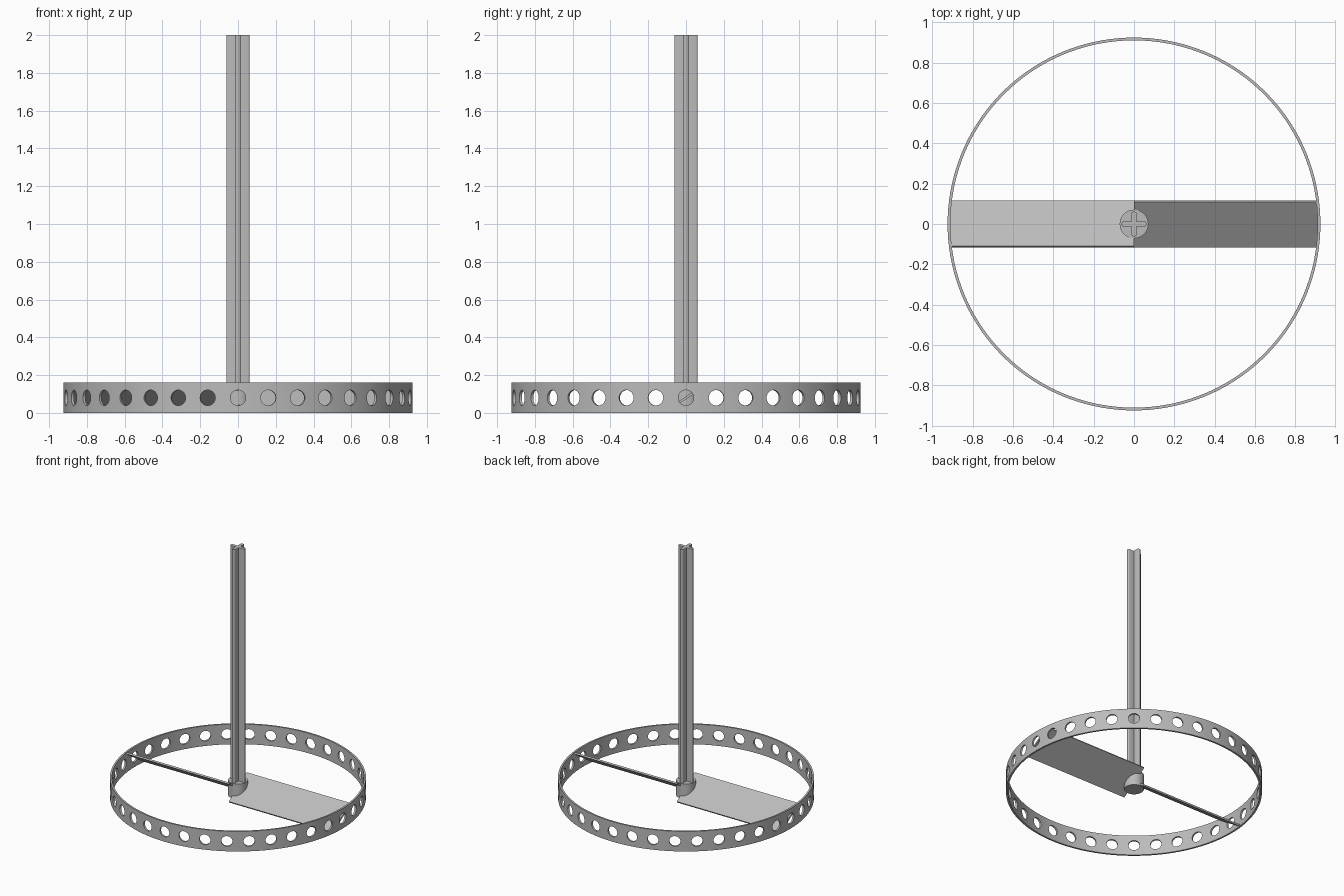
import bpy, bmesh
from math import cos, sin, pi, atan2, hypot
from mathutils import Matrix, Vector

cube = bpy.data.objects.get("Cube")
if cube:
    bpy.data.objects.remove(cube)

RADIUS, WALL, HEIGHT = 0.925, 0.014, 0.16
MID = HEIGHT / 2

metal = bpy.data.materials.new("grey_metal")
metal.use_nodes = True
metal.diffuse_color = (0.5, 0.5, 0.5, 1)
metal.node_tree.nodes["Principled BSDF"].inputs["Base Color"].default_value = metal.diffuse_color


def add_object(name, bm):
    bmesh.ops.recalc_face_normals(bm, faces=bm.faces)
    mesh = bpy.data.meshes.new(name)
    bm.to_mesh(mesh)
    bm.free()
    mesh.materials.append(metal)
    obj = bpy.data.objects.new(name, mesh)
    bpy.context.collection.objects.link(obj)
    return obj


def smooth(obj):
    bpy.ops.object.select_all(action="DESELECT")
    obj.select_set(True)
    bpy.context.view_layer.objects.active = obj
    bpy.ops.object.shade_smooth_by_angle(angle=pi / 6)


def extrude_profile(bm, points, z0, z1):
    face = bm.faces.new([bm.verts.new((x, y, z0)) for x, y in points])
    top = bmesh.ops.extrude_face_region(bm, geom=[face])["geom"]
    bmesh.ops.translate(bm, vec=(0, 0, z1 - z0),
                        verts=[v for v in top if isinstance(v, bmesh.types.BMVert)])


# Outer ring: a rectangular section spun around the axis
bm = bmesh.new()
inner = RADIUS - WALL
section = [bm.verts.new((r, 0, z)) for r, z in
           ((inner, 0), (RADIUS, 0), (RADIUS, HEIGHT), (inner, HEIGHT))]
edges = [bm.edges.new((section[i], section[(i + 1) % 4])) for i in range(4)]
bmesh.ops.spin(bm, geom=section + edges, axis=(0, 0, 1), cent=(0, 0, 0),
               angle=2 * pi, steps=144, use_merge=True)
bmesh.ops.remove_doubles(bm, verts=bm.verts, dist=1e-5)
ring = add_object("perforated_ring", bm)

# Radial hole cutters
bm = bmesh.new()
for i in range(36):
    turn = Matrix.Rotation(2 * pi * i / 36, 4, "Z")
    place = Matrix.Translation((RADIUS, 0, MID)) @ Matrix.Rotation(pi / 2, 4, "Y")
    bmesh.ops.create_cone(bm, cap_ends=True, segments=24, radius1=0.041,
                          radius2=0.041, depth=0.1, matrix=turn @ place)
cutter = add_object("hole_cutter", bm)
cutter.hide_render = True
cut = ring.modifiers.new("holes", "BOOLEAN")
cut.operation, cut.solver, cut.object = "DIFFERENCE", "EXACT", cutter
bpy.context.view_layer.objects.active = ring
bpy.ops.object.modifier_apply(modifier="holes")
bpy.data.objects.remove(cutter)
smooth(ring)

# Hub
bm = bmesh.new()
bmesh.ops.create_cone(bm, cap_ends=True, segments=48, radius1=0.071, radius2=0.071,
                      depth=0.12, matrix=Matrix.Translation((0, 0, MID)))
smooth(add_object("hub", bm))

# Two pitched blades, one half turn apart
half_y, half_z, thick = 0.112, 0.074, 0.013
pitch = atan2(half_z, half_y)
for name, turn in (("left_blade", 0), ("right_blade", pi)):
    bm = bmesh.new()
    bmesh.ops.create_cube(bm, size=1)
    bmesh.ops.scale(bm, vec=(0.914, 2 * hypot(half_y, half_z), thick), verts=bm.verts)
    bmesh.ops.transform(bm, verts=bm.verts, matrix=(
        Matrix.Rotation(turn, 4, "Z") @ Matrix.Translation((0.457, 0, MID))
        @ Matrix.Rotation(pitch, 4, "X")))
    add_object(name, bm)

# Cross-section shaft with rounded arm ends
reach, half, rnd = 0.061, 0.013, 0.008
arm = [Vector((half, -half))]
for side, start in ((-1, -pi / 2), (1, 0)):
    for k in range(5):
        a = start + k * pi / 8
        arm.append(Vector((reach - rnd + rnd * cos(a), side * (half - rnd) + rnd * sin(a))))
outline = []
for q in range(4):
    spin = Matrix.Rotation(q * pi / 2, 2)
    outline += [spin @ p for p in arm]
bm = bmesh.new()
extrude_profile(bm, outline, 0.13, 2.0)
smooth(add_object("cross_shaft", bm))
